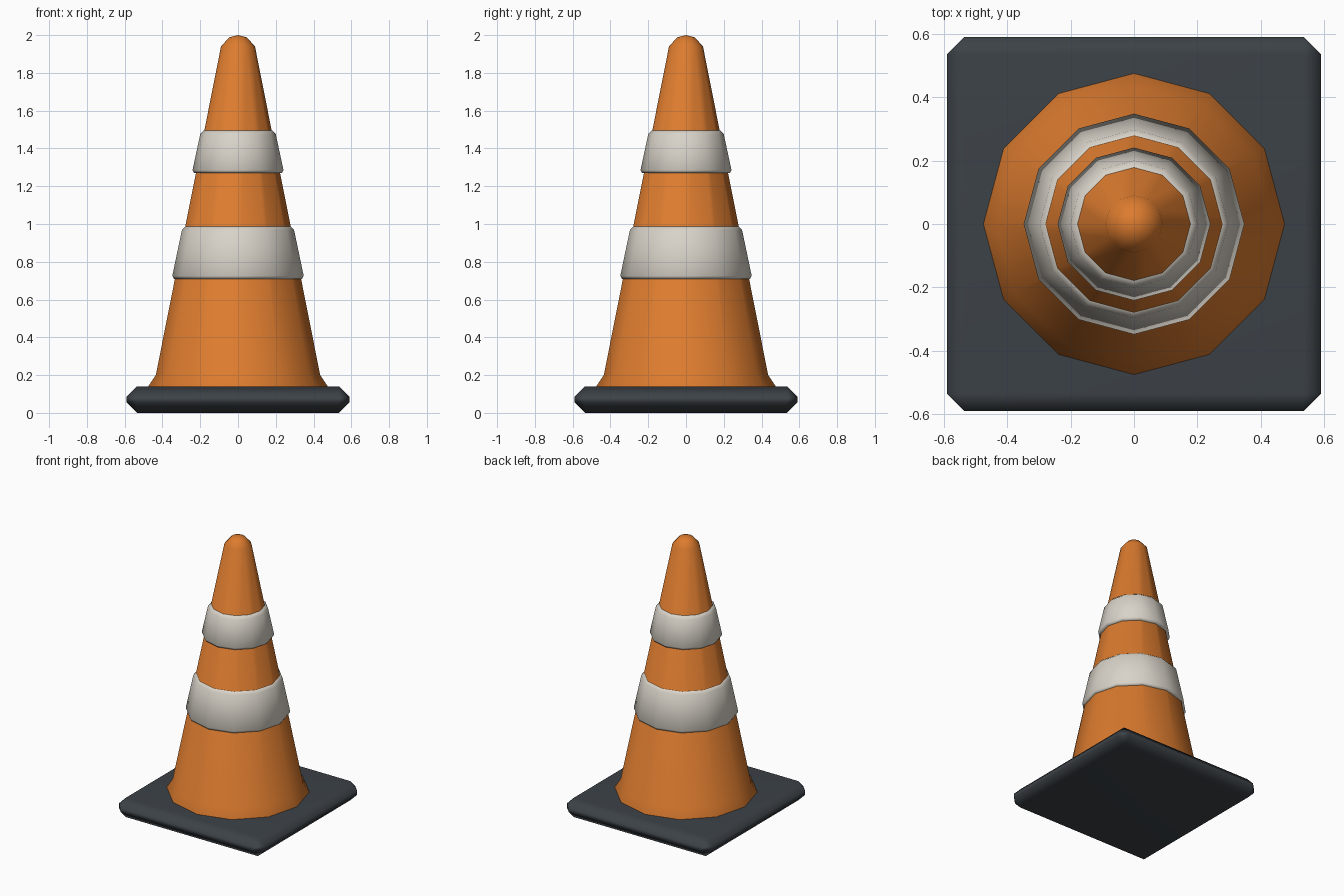
import bpy, bmesh, math
from mathutils import Matrix

cube = bpy.data.objects.get("Cube")
if cube:
    bpy.data.objects.remove(cube, do_unlink=True)


def make_material(name, rgb):
    mat = bpy.data.materials.new(name)
    mat.use_nodes = True
    color = (*rgb, 1)
    mat.diffuse_color = color
    mat.node_tree.nodes["Principled BSDF"].inputs["Base Color"].default_value = color
    return mat


def finish(bm, name, mat, angle):
    bmesh.ops.recalc_face_normals(bm, faces=bm.faces)
    mesh = bpy.data.meshes.new(name)
    bm.to_mesh(mesh)
    bm.free()
    mesh.materials.append(mat)
    obj = bpy.data.objects.new(name, mesh)
    bpy.context.collection.objects.link(obj)
    bpy.ops.object.select_all(action="DESELECT")
    obj.select_set(True)
    bpy.context.view_layer.objects.active = obj
    bpy.ops.object.shade_smooth_by_angle(angle=math.radians(angle))
    return obj


def lathe(name, profile, mat, angle, closed=False, sides=12):
    """Spin a (radius, height) profile around z."""
    bm = bmesh.new()
    verts = [bm.verts.new((r, 0, z)) for r, z in profile]
    pairs = list(zip(verts, verts[1:]))
    if closed:
        pairs.append((verts[-1], verts[0]))
    edges = [bm.edges.new(p) for p in pairs]
    bmesh.ops.spin(bm, geom=verts + edges, cent=(0, 0, 0), axis=(0, 0, 1),
                   angle=math.tau, steps=sides, use_merge=True)
    bmesh.ops.remove_doubles(bm, verts=bm.verts, dist=0.0005)
    return finish(bm, name, mat, angle)


orange = make_material("orange plastic", (0.72, 0.2, 0.028))
white = make_material("off white band", (0.69, 0.65, 0.58))
dark = make_material("dark rubber", (0.045, 0.054, 0.063))

# Square foot with chamfered edges and corners
bm = bmesh.new()
bmesh.ops.create_cube(bm, size=1, matrix=Matrix.Translation((0, 0, 0.07))
                      @ Matrix.Diagonal((1.18, 1.18, 0.14, 1)))
bmesh.ops.bevel(bm, geom=bm.edges[:], offset=0.055, segments=1, affect="EDGES")
foot = finish(bm, "base_plate", dark, 60)
foot.modifiers.new("Weighted Normal", "WEIGHTED_NORMAL").keep_sharp = True

# Tapered body with flared bottom and rounded tip
lathe("cone_body", [(0, 0.1), (0.475, 0.1), (0.475, 0.14), (0.435, 0.2),
                    (0.09, 1.94), (0.047, 1.988), (0, 2.0)], orange, 60)


# Raised bands: low and high edges follow the taper
def band(name, low_r, low_z, high_r, high_z):
    lathe(name, [(low_r - 0.05, low_z), (low_r - 0.009, low_z), (low_r, low_z + 0.015),
                 (high_r, high_z - 0.02), (high_r - 0.02, high_z),
                 (high_r - 0.05, high_z)], white, 60, closed=True)


band("lower_band", 0.348, 0.71, 0.297, 0.988)
band("upper_band", 0.241, 1.27, 0.2, 1.495)
